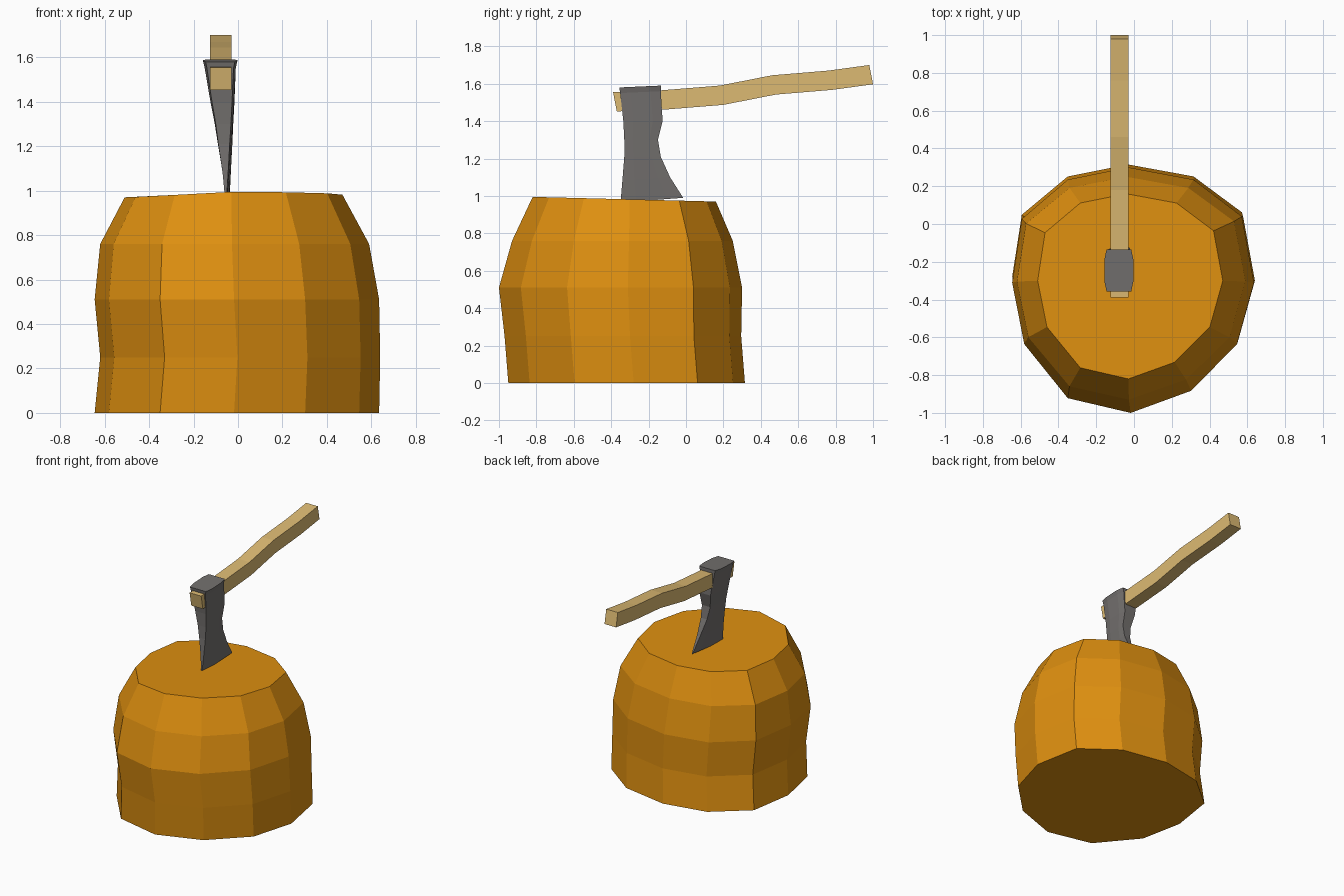
import bpy
import bmesh

default_cube = bpy.data.objects.get("Cube")
if default_cube:
    bpy.data.objects.remove(default_cube, do_unlink=True)


def make_material(name, colour):
    material = bpy.data.materials.new(name)
    material.use_nodes = True
    material.diffuse_color = (*colour, 1)
    shader = material.node_tree.nodes["Principled BSDF"]
    shader.inputs["Base Color"].default_value = (*colour, 1)
    shader.inputs["Roughness"].default_value = 0.8
    return material


def loft(name, rings, material):
    """Skin a list of equally sized closed rings and cap both ends."""
    bm = bmesh.new()
    loops = [[bm.verts.new(point) for point in ring] for ring in rings]
    count = len(loops[0])
    for lower, upper in zip(loops, loops[1:]):
        for i in range(count):
            j = (i + 1) % count
            bm.faces.new((lower[i], lower[j], upper[j], upper[i]))
    bm.faces.new(loops[0])
    bm.faces.new(loops[-1])
    bmesh.ops.recalc_face_normals(bm, faces=bm.faces[:])
    mesh = bpy.data.meshes.new(name)
    bm.to_mesh(mesh)
    bm.free()
    mesh.materials.append(material)
    part = bpy.data.objects.new(name, mesh)
    bpy.context.collection.objects.link(part)
    return part


def mix(start, end, factor):
    return start + (end - start) * factor


orange_wood = make_material("orange wood", (0.73, 0.275, 0.005))
pale_wood = make_material("pale wood", (0.72, 0.49, 0.17))
grey_steel = make_material("grey steel", (0.17, 0.16, 0.155))

# Stump: an uneven twelve-sided outline, refitted to the extents of each level
outline = [(0.48, 1), (0.75, 0.95), (0.95, 0.8), (1, 0.53), (0.93, 0.28), (0.74, 0.09),
           (0.49, 0), (0.23, 0.06), (0.05, 0.28), (0, 0.53), (0.04, 0.79), (0.23, 0.95)]
# Each level: height, left and right extents, front and back extents
stump_levels = [(0, -0.645, 0.635, -0.95, 0.315),
                (0.25, -0.62, 0.64, -0.97, 0.295),
                (0.51, -0.645, 0.635, -1, 0.3),
                (0.76, -0.62, 0.59, -0.93, 0.25),
                (0.97, -0.51, 0.47, -0.82, 0.16)]
stump_rings = [[(mix(x0, x1, u), mix(y0, y1, v), z) for u, v in outline]
               for z, x0, x1, y0, y1 in stump_levels]
# The cut top rises slightly towards the front
stump_rings[-1] = [(x, y, z + 0.025 * (1 - v) * min(1, 2 * u))
                   for (x, y, z), (u, v) in zip(stump_rings[-1], outline)]
loft("stump", stump_rings, orange_wood)

# Axe handle: square bar following a gentle wave
handle_top = [(-0.39, 1.555), (-0.13, 1.565), (0.18, 1.59),
              (0.46, 1.645), (0.76, 1.67), (0.98, 1.7)]
handle_left, handle_right, handle_depth = -0.03, -0.125, 0.103
handle_rings = [[(handle_left, y, z), (handle_right, y, z),
                 (handle_right, y + 0.02, z - handle_depth),
                 (handle_left, y + 0.02, z - handle_depth)] for y, z in handle_top]
loft("axe_handle", handle_rings, pale_wood)

# Axe head: bulging sections that taper and twist down to the cutting edge
bulge = [(0, -0.85), (0.25, -1), (0.75, -1), (1, -0.85),
         (1, 0.85), (0.75, 1), (0.25, 1), (0, 0.85)]
# Each section: front and back heights, front and back y, front and back x, half width
head_sections = [(0.965, 0.99, -0.35, -0.015, -0.055, -0.04, 0.004),
                 (1.085, 1.1, -0.34, -0.085, -0.057, -0.044, 0.015),
                 (1.21, 1.21, -0.33, -0.135, -0.063, -0.053, 0.03),
                 (1.3, 1.3, -0.33, -0.15, -0.066, -0.06, 0.04),
                 (1.4, 1.4, -0.335, -0.125, -0.072, -0.068, 0.053),
                 (1.55, 1.56, -0.352, -0.135, -0.08, -0.08, 0.07),
                 (1.58, 1.59, -0.357, -0.135, -0.08, -0.08, 0.077)]
head_rings = [[(mix(x0, x1, t) + half * side, mix(y0, y1, t), mix(z0, z1, t))
               for t, side in bulge]
              for z0, z1, y0, y1, x0, x1, half in head_sections]
loft("axe_head", head_rings, grey_steel)
